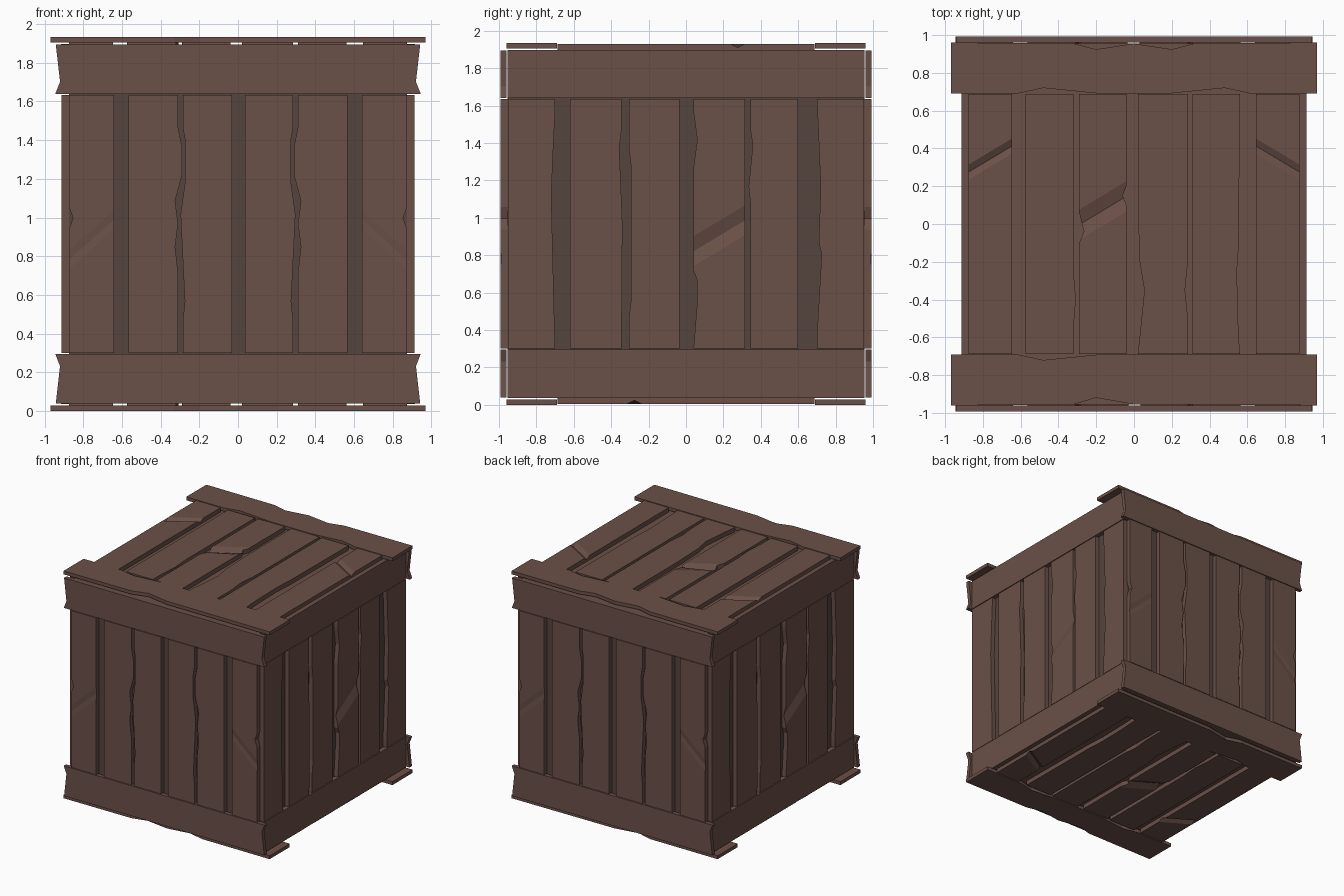
import bpy, bmesh
from mathutils import Matrix, Vector

if "Cube" in bpy.data.objects:
    bpy.data.objects.remove(bpy.data.objects["Cube"])

def material(name, c):
    m = bpy.data.materials.new(name)
    m.diffuse_color = (*c, 1)
    m.use_nodes = True
    m.node_tree.nodes["Principled BSDF"].inputs["Base Color"].default_value = m.diffuse_color
    return m

WOOD = material("wood", (0.147, 0.081, 0.065))
DARK = material("dark_wood", (0.091, 0.056, 0.047))

def frame(u, v, w, origin=(0, 0, 0)):
    m = Matrix((u, v, w)).transposed().to_4x4()
    m.translation = Vector(origin)
    return m

MID = (0, 0, 0.967)
# local axes per side: u across, v along the planks, w outward
FACES = {
    "front": frame((1, 0, 0), (0, 0, 1), (0, -1, 0), MID),
    "back": frame((-1, 0, 0), (0, 0, 1), (0, 1, 0), MID),
    "right": frame((0, 1, 0), (0, 0, 1), (1, 0, 0), MID),
    "left": frame((0, -1, 0), (0, 0, 1), (-1, 0, 0), MID),
    "top": frame((1, 0, 0), (0, 1, 0), (0, 0, 1), MID),
    "bottom": frame((1, 0, 0), (0, -1, 0), (0, 0, -1), MID),
}

def board(name, face, outline, w0, w1, groove=None):
    """Flat outline extruded outward; groove = (v at u=0, slope, half width, depth)."""
    bm = bmesh.new()
    f = bm.faces.new([bm.verts.new((u, v, w0)) for u, v in outline])
    ext = bmesh.ops.extrude_face_region(bm, geom=[f])["geom"]
    for g in ext:
        if isinstance(g, bmesh.types.BMVert):
            g.co.z = w1
    if groove:
        c, s, half, depth = groove
        for d in (-half, 0, half):
            r = bmesh.ops.bisect_plane(bm, geom=bm.verts[:] + bm.edges[:] + bm.faces[:],
                                       plane_co=(0, c + d, 0), plane_no=(-s, 1, 0))
            if d == 0:
                middle = [g for g in r["geom_cut"] if isinstance(g, bmesh.types.BMVert)]
        for vert in middle:
            if vert.co.z > (w0 + w1) / 2:
                vert.co.z -= depth
    bm.transform(FACES[face])
    bmesh.ops.recalc_face_normals(bm, faces=bm.faces[:])
    me = bpy.data.meshes.new(name)
    bm.to_mesh(me)
    bm.free()
    me.materials.append(WOOD)
    ob = bpy.data.objects.new(name, me)
    bpy.context.collection.objects.link(ob)

def plank(name, face, a, b, half, w0, w1, left=(), right=(), groove=None):
    """Upright plank from u=a to u=b with worn edges given as (v, offset)."""
    pts = [(a, -half), (b, -half)]
    pts += [(b + o, v) for v, o in sorted(right)]
    pts += [(b, half), (a, half)]
    pts += [(a + o, v) for v, o in sorted(left, reverse=True)]
    board(name, face, pts, w0, w1, groove)

# worn edge shapes
WAVE = [(-.5, 0), (-.44, .02), (-.25, .02), (-.1, 0), (.1, -.01), (.3, 0), (.4, .015), (.5, 0)]
def bulge(c, o, h=.15):
    return [(c - h, 0), (c, o), (c + h, 0)]

# inner box, darker behind the side gaps
bpy.ops.mesh.primitive_cube_add(size=1, location=MID)
core = bpy.context.object
core.name = "inner_box"
core.data.transform(Matrix.Diagonal((1.75, 1.91, 1.85, 1)))
core.data.materials.append(DARK)
core.data.materials.append(WOOD)
for p in core.data.polygons:
    p.material_index = int(abs(p.normal.z) > .5)

# front and back planks and rails
wav = [(.5, .02), (.36, .015), (.12, -.01), (0, .01), (-.12, -.01), (-.45, .0)]
for face in ("front", "back"):
    L = [(v, -o * .6) for v, o in wav]
    R = [(.5, 0), (.4, .02), (.25, .02), (.12, -.015), (0, .0), (-.12, -.015), (-.25, 0)]
    rows = [
        (-.875, -.64, bulge(.03, .022, .06), [], (.6, .9, .05, .004)),
        (-.565, -.31, [], R, None),
        (-.285, -.03, [(.5, 0), (.43, .012), (.22, .012), (.05, -.012), (-.4, .01), (-.5, 0)], [], None),
        (.035, .285, [], [(.5, 0), (.43, -.012), (.22, -.012), (.05, .012), (-.4, -.01), (-.5, 0)], None),
        (.31, .565, [(v, -o) for v, o in R], [], None),
        (.64, .875, [], bulge(.03, -.022, .06), (.6, -.9, .05, .004)),
    ]
    for i, (a, b, l, r, g) in enumerate(rows):
        plank(f"{face}_plank_{i+1}", face, a, b, .667, .955, .992, l, r, g)
    for s, n in ((1, "upper"), (-1, "lower")):
        end = [(.945, .672), (.92, .735), (.942, .928)]
        pts = end + [(-u, v) for u, v in reversed(end)]
        board(f"{face}_{n}_rail", face, [(u, v * s) for u, v in pts], .96, .993)

# left and right planks and rails
for face in ("right", "left"):
    rows = [
        (-.953, -.70, [], [(.15, -.02), (.35, -.012), (.6, 0)], None),
        (-.62, -.345, [], [(.5, 0), (.4, -.012), (.25, -.005), (0, .005)], None),
        (-.305, -.035, [(.4, 0), (.3, .012), (-.4, .012), (-.5, 0)], [], None),
        (.04, .315, bulge(.45, .02, .15) + [(-.25, 0), (-.3, .02), (-.42, .02)], [], (-.17, .6, .08, .02)),
        (.345, .60, [(.5, 0), (.42, .012), (.2, -.01), (.1, 0)], [], None),
        (.70, .953, [(.2, .02), (-.1, .01), (-.16, .025), (-.6, 0)], [], None),
    ]
    for i, (a, b, l, r, g) in enumerate(rows):
        plank(f"{face}_plank_{i+1}", face, a, b, .667, .87, .912, l, r, g)
    for s, n in ((1, "upper"), (-1, "lower")):
        board(f"{face}_{n}_rail", face,
              [(-.955, .672 * s), (.955, .672 * s), (.955, .93 * s), (-.955, .93 * s)], .875, .914)

# top and bottom planks and rails
for face in ("top", "bottom"):
    rows = [
        (-.875, -.645, [], [], (.8, .6, .04, .02)),
        (-.575, -.32, [], bulge(-.4, .012), None),
        (-.29, -.04, [(-.1, 0), (-.04, .025), (.06, 0)], [(.1, 0), (.15, -.02), (.2, 0)], (.17, .6, .08, .025)),
        (.02, .285, [(.1, 0), (-.2, .01), (-.35, .035), (-.55, .015)], bulge(-.35, -.015), None),
        (.31, .56, [], [(-.1, -.005), (-.25, -.015), (-.5, -.01)], None),
        (.645, .875, [], [], (.8, -.6, .04, .02)),
    ]
    for i, (a, b, l, r, g) in enumerate(rows):
        plank(f"{face}_plank_{i+1}", face, a, b, .687, .92, .963, l, r, g)
    inner = [(-.97, .69), (-.62, .69), (-.48, .72), (-.2, .692)]
    far = inner + [(.2, .692), (.48, .72), (.62, .69), (.97, .69), (.97, .96), (.33, .958),
                   (.2, .925), (0, .955), (-.2, .925), (-.33, .958), (-.97, .96)]
    near = inner + [(.97, .69), (.97, .96), (0, .955), (-.2, .92), (-.33, .958), (-.97, .96)]
    board(f"{face}_back_rail", face, far, .938, .967)
    board(f"{face}_front_rail", face, [(u, -v) for u, v in near], .938, .967)
